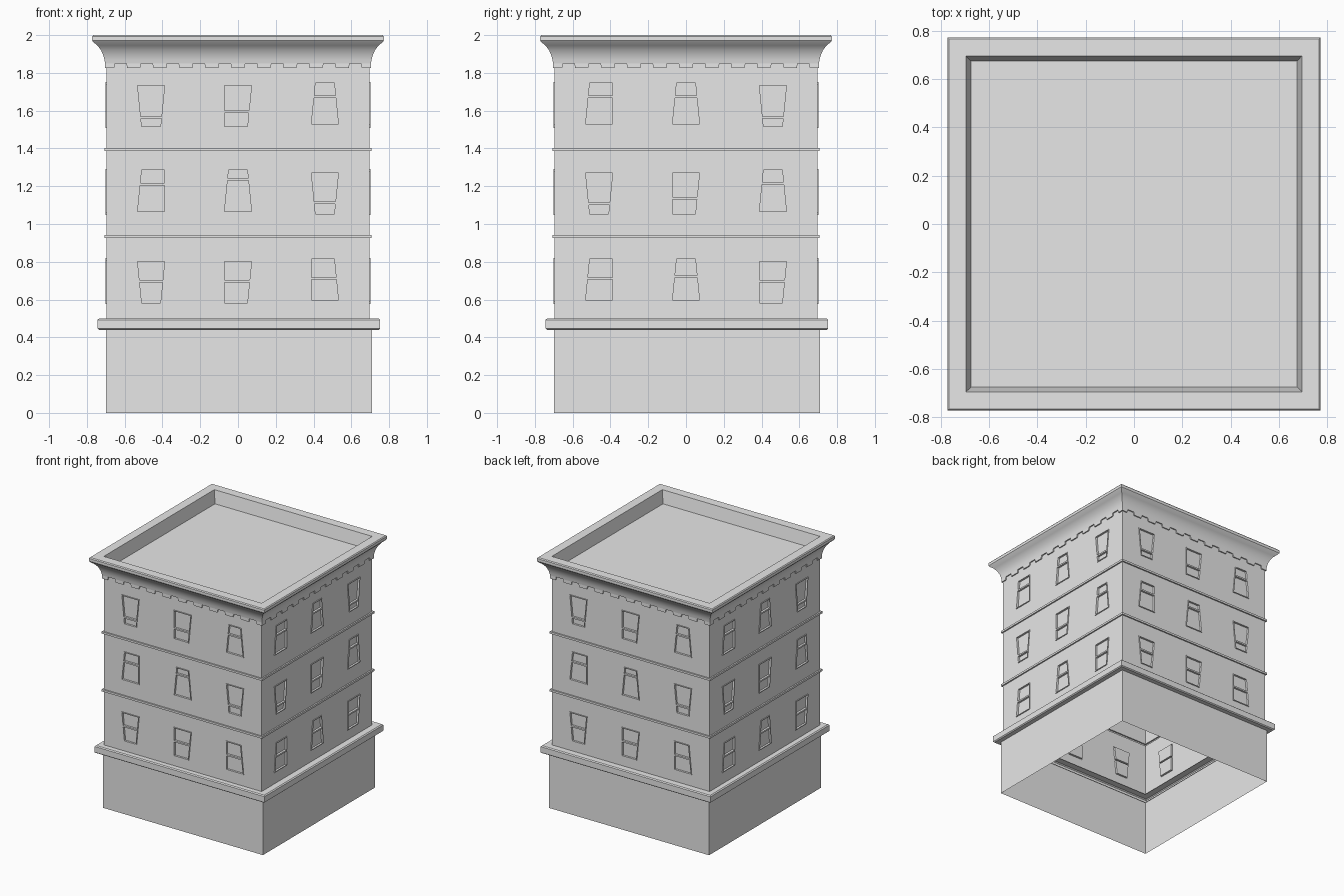
import bpy
import bmesh
import math
from mathutils import Matrix, Vector

cube = bpy.data.objects.get("Cube")
if cube:
    bpy.data.objects.remove(cube, do_unlink=True)

plaster = bpy.data.materials.new("light_grey")
plaster.use_nodes = True
plaster.diffuse_color = (0.8, 0.8, 0.8, 1)
plaster.node_tree.nodes["Principled BSDF"].inputs["Base Color"].default_value = (0.8, 0.8, 0.8, 1)

WALL = 0.695      # half width of the upper storeys
LIP = 0.006       # how far window frames stand proud
RECESS = -0.01    # depth of the panes


def finish(name, bm, smooth=False):
    mesh = bpy.data.meshes.new(name)
    bm.to_mesh(mesh)
    bm.free()
    mesh.materials.append(plaster)
    obj = bpy.data.objects.new(name, mesh)
    bpy.context.collection.objects.link(obj)
    if smooth:
        mesh.shade_smooth()
        mesh.set_sharp_from_angle(angle=math.radians(35))
    return obj


def bridge(bm, low, high):
    n = len(low)
    for i in range(n):
        j = (i + 1) % n
        bm.faces.new((low[i], low[j], high[j], high[i]))


def square_loft(name, profile, shift=0.0, cap=False, smooth=False):
    """Sweep a (half width, z) profile around a square plan."""
    bm = bmesh.new()
    rings = []
    for r, z in profile:
        rings.append([bm.verts.new((sx * r + shift, sy * r + shift, z))
                      for sx, sy in ((-1, -1), (1, -1), (1, 1), (-1, 1))])
    for low, high in zip(rings, rings[1:]):
        bridge(bm, low, high)
    if cap:
        bm.faces.new(rings[-1])
    return finish(name, bm, smooth)


def turn(side):
    return Matrix.Rotation(side * math.pi / 2, 3, 'Z')


def loop(bm, points, depth, side):
    """Ring of vertices on one wall; points are (along wall, z)."""
    return [bm.verts.new(turn(side) @ Vector((u, -WALL - depth, z))) for u, z in points]


def fill(bm, loops, side):
    """Fill an outer loop, leaving the other loops as holes."""
    edges = []
    for ring in loops:
        for i, v in enumerate(ring):
            w = ring[(i + 1) % len(ring)]
            edges.append(bm.edges.get((v, w)) or bm.edges.new((v, w)))
    normal = turn(side) @ Vector((0, -1, 0))
    made = bmesh.ops.triangle_fill(bm, edges=edges, use_beauty=True, normal=normal)
    for f in made["geom"]:
        if isinstance(f, bmesh.types.BMFace):
            f.normal_update()
            if f.normal.dot(normal) < 0:
                f.normal_flip()


# Crooked window shapes: bottom left, bottom right, top left, top right
WIDE, SLIM = 0.078, 0.055
SHAPES = {
    "V": (-SLIM, SLIM, -WIDE, WIDE),
    "A": (-WIDE, WIDE, -SLIM, SLIM),
    "W": (-WIDE, SLIM, -WIDE, WIDE),
    "L": (-WIDE, WIDE, -SLIM, WIDE),
    "N": (-WIDE, WIDE, -WIDE, SLIM),
}


def window(bm, side, shape, x, z0, bar):
    """Raised frame with two recessed sashes; returns the wall opening."""
    bl, br, tl, tr = SHAPES[shape]
    height = 0.23

    def quad(a, b, inset):
        lo, hi = (a - z0) / height, (b - z0) / height
        return [(x + bl + (tl - bl) * lo + inset, a), (x + br + (tr - br) * lo - inset, a),
                (x + br + (tr - br) * hi - inset, b), (x + tl + (tl - tl) * hi + (bl - tl) * (1 - hi) + inset, b)]

    z1, t = z0 + height, 0.006
    outline = quad(z0, z1, 0)
    opening = loop(bm, outline, 0, side)
    front = loop(bm, outline, LIP, side)
    bridge(bm, opening, front)
    sashes = []
    for a, b in ((z0 + t, z0 + bar - t), (z0 + bar + t, z1 - t)):
        points = quad(a, b, t)
        rim = loop(bm, points, LIP, side)
        pane = loop(bm, points, RECESS, side)
        bridge(bm, rim, pane)
        bm.faces.new(pane)
        sashes.append(rim)
    fill(bm, [front] + sashes, side)
    return opening


# Each storey: wall bottom, wall top, then shapes and bar heights for
# the front/back pair of walls and for the right/left pair
STOREYS = (
    (0.5, 0.927, 0.583, ("VWN", (0.12, 0.12, 0.12)), ("LAW", (0.12, 0.13, 0.12))),
    (0.943, 1.387, 1.053, ("LAV", (0.15, 0.175, 0.065)), ("VWA", (0.06, 0.09, 0.155))),
    (1.403, 1.86, 1.515, ("VWA", (0.055, 0.085, 0.15)), ("LAV", (0.15, 0.15, 0.055))),
)

for number, (bottom, top, sill, *walls) in enumerate(STOREYS, 1):
    bm = bmesh.new()
    for side in range(4):
        shapes, bars = walls[side % 2]
        holes = []
        for i in range(3):
            lift = 0.008 if shapes[i] in "ALN" else -0.006
            holes.append(window(bm, side, shapes[i], (i - 1) * 0.46, sill + lift, bars[i]))
        outer = loop(bm, [(-WALL, bottom), (WALL, bottom), (WALL, top), (-WALL, top)], 0, side)
        fill(bm, [outer] + holes, side)
    bmesh.ops.remove_doubles(bm, verts=bm.verts, dist=0.0001)
    finish(f"storey_{number}_walls", bm)

# Open-bottomed ground floor and the ledge above it
square_loft("base_walls", [(0.705, 0), (0.705, 0.44)], shift=0.005)
square_loft("base_ledge", [(0.7, 0.44), (0.74, 0.44), (0.748, 0.447), (0.748, 0.493),
                           (0.74, 0.5), (0.688, 0.5)], shift=0.005)

# Thin bands between storeys
for name, z in (("lower_band", 0.935), ("upper_band", 1.395)):
    square_loft(name, [(WALL, z - 0.008), (0.706, z - 0.008), (0.706, z + 0.008), (WALL, z + 0.008)])

# Flared cornice with rim and sunken roof
square_loft("cornice", [(WALL, 1.85), (0.704, 1.85), (0.707, 1.87), (0.712, 1.89), (0.725, 1.92),
                        (0.744, 1.945), (0.764, 1.961), (0.772, 1.971), (0.772, 1.993),
                        (0.766, 2.0), (0.695, 2.0)], smooth=True)
square_loft("sunken_roof", [(0.695, 2.0), (0.675, 1.9)], cap=True)

# Row of teeth hanging below the cornice
bm = bmesh.new()
for side in range(4):
    for i in range(11):
        x = (i - 5) * 0.138
        points = [(max(-0.704, min(0.704, x + u)), z)
                  for u, z in ((-0.034, 1.825), (0.034, 1.825), (0.04, 1.855), (-0.04, 1.855))]
        back = loop(bm, points, -0.001, side)
        front = loop(bm, points, 0.009, side)
        bridge(bm, back, front)
        bm.faces.new(front)
finish("cornice_teeth", bm)
